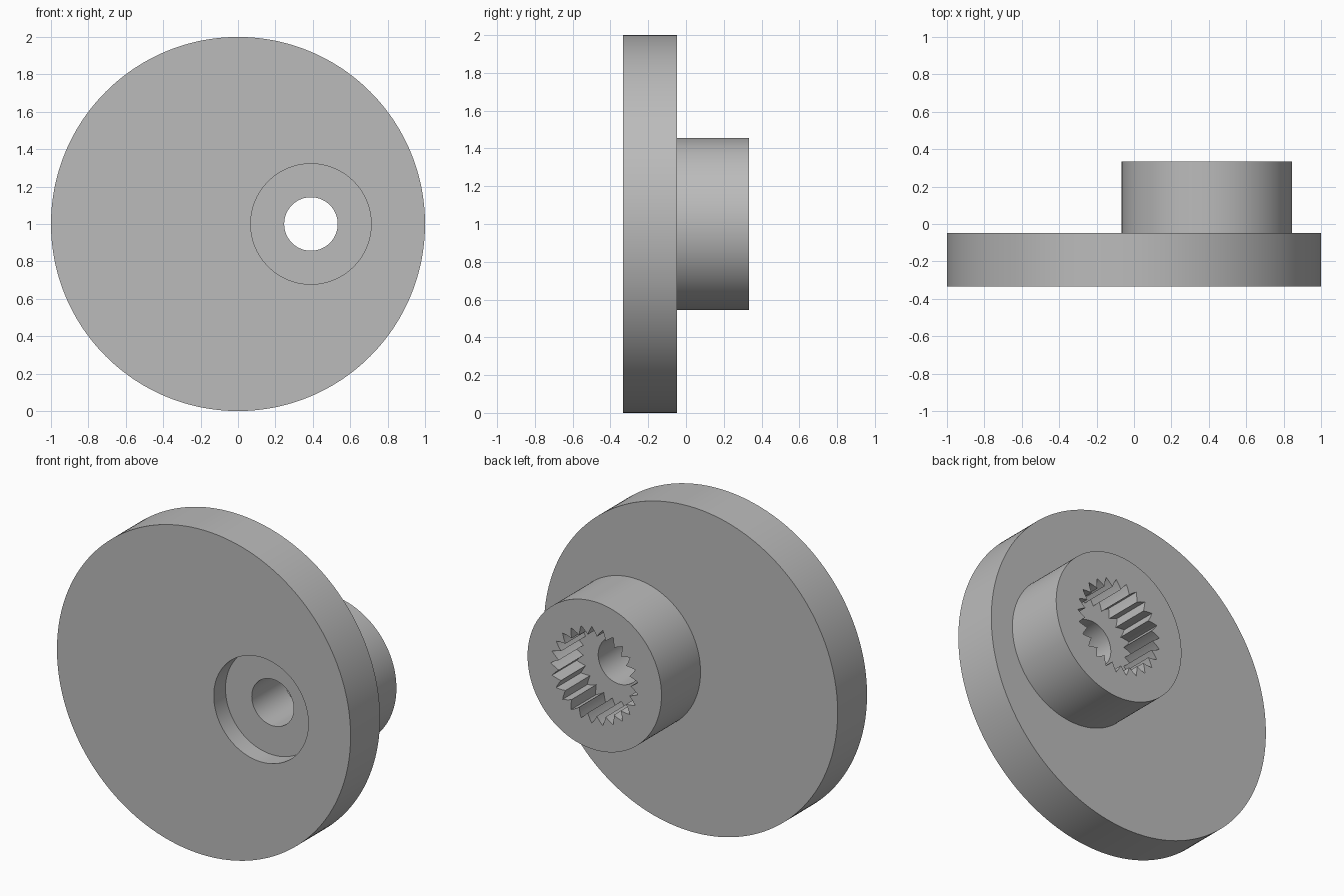
import bpy, bmesh
from math import cos, sin, tau, radians

cube = bpy.data.objects.get("Cube")
if cube:
    bpy.data.objects.remove(cube, do_unlink=True)

TEETH = 25
STEPS = 8                       # points per spline tooth
N = TEETH * STEPS
HUB_X = 0.39                    # hub axis is offset from the disc axis
FRONT, BACK, HUB_END = -0.333, -0.047, 0.333

grey = bpy.data.materials.new("plain grey")
grey.use_nodes = True
grey.diffuse_color = (0.5, 0.5, 0.5, 1)
grey.node_tree.nodes["Principled BSDF"].inputs["Base Color"].default_value = (0.5, 0.5, 0.5, 1)


def circle(r):
    return lambda i: r


def spline(root, tip):
    """Triangular tooth profile, with a groove point on the +x side."""
    def radius(i):
        t = abs((i % STEPS) / STEPS - 0.5) * 2
        return tip + (root - tip) * t
    return radius


socket = spline(0.298, 0.245)

# Each ring: axis x, depth y, radius rule; neighbours are joined by quads
rings = [
    (0, FRONT, circle(1.0)),                # disc rim
    (0, BACK, circle(1.0)),
    (HUB_X, BACK, circle(0.456)),           # hub wall
    (HUB_X, HUB_END, circle(0.456)),
    (HUB_X, HUB_END, socket),               # toothed socket
    (HUB_X, HUB_END - 0.24, socket),
    (HUB_X, HUB_END - 0.24, circle(0.143)), # screw hole
    (HUB_X, FRONT + 0.114, circle(0.143)),
    (HUB_X, FRONT + 0.114, circle(0.322)),  # counterbore
    (HUB_X, FRONT, circle(0.322)),
]

bm = bmesh.new()
loops = []
for cx, y, radius in rings:
    loop = []
    for i in range(N):
        a, r = tau * i / N, radius(i)
        loop.append(bm.verts.new((cx + r * cos(a), y, 1 + r * sin(a))))
    loops.append(loop)

# Bridge every ring to the next, and the last to the first
for k, a in enumerate(loops):
    b = loops[(k + 1) % len(loops)]
    for i in range(N):
        j = (i + 1) % N
        bm.faces.new((a[i], a[j], b[j], b[i]))
bmesh.ops.recalc_face_normals(bm, faces=bm.faces)

mesh = bpy.data.meshes.new("offset_disc_with_splined_hub")
bm.to_mesh(mesh)
bm.free()
mesh.materials.append(grey)
part = bpy.data.objects.new("offset_disc_with_splined_hub", mesh)
bpy.context.collection.objects.link(part)

# Smooth round walls, crisp rims and teeth
bpy.ops.object.select_all(action='DESELECT')
part.select_set(True)
bpy.context.view_layer.objects.active = part
bpy.ops.object.shade_smooth_by_angle(angle=radians(30))
